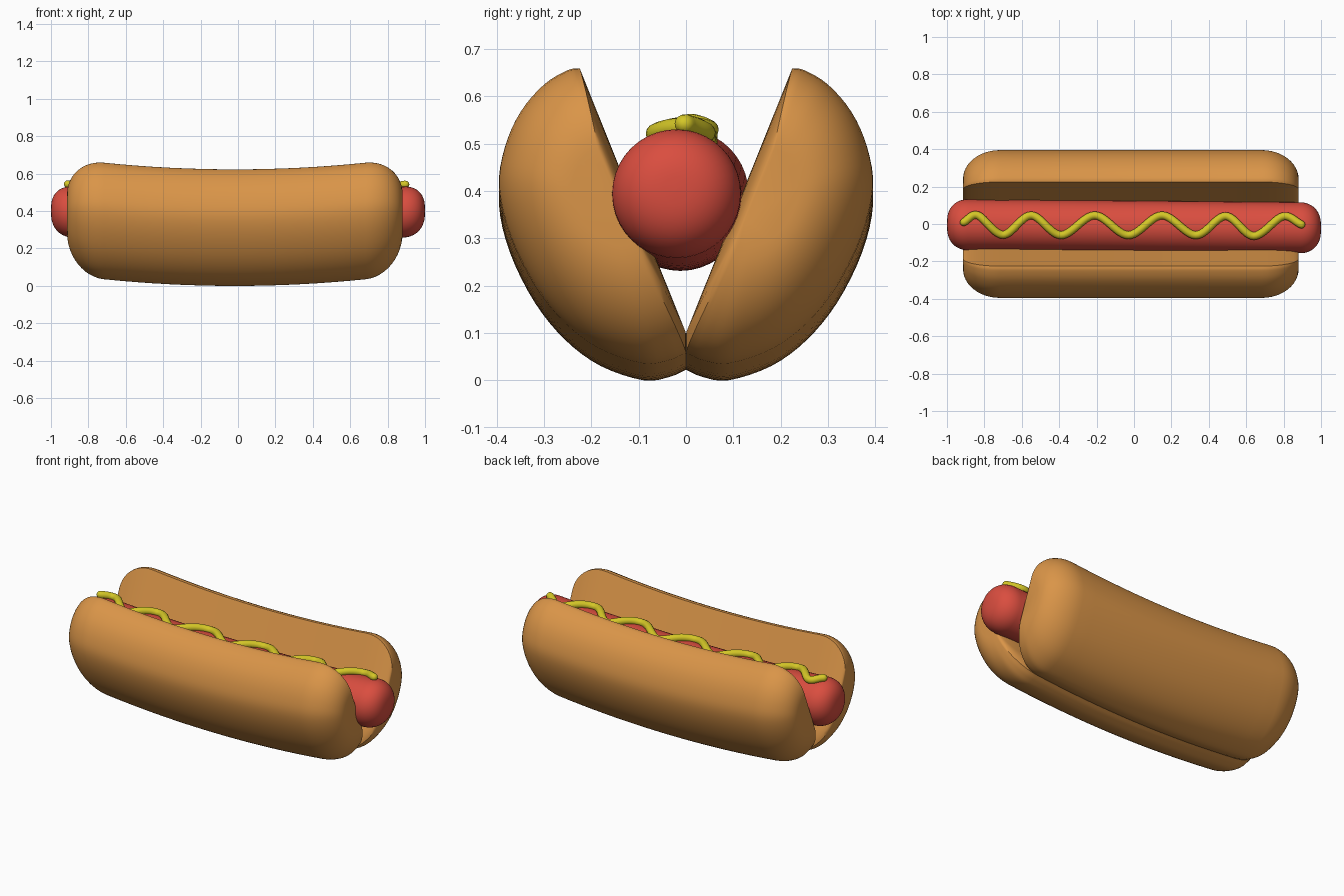
import bpy, bmesh, math
from mathutils import Vector

if "Cube" in bpy.data.objects:
    bpy.data.objects.remove(bpy.data.objects["Cube"])


def material(name, rgb):
    m = bpy.data.materials.new(name)
    m.diffuse_color = (*rgb, 1)
    m.use_nodes = True
    m.node_tree.nodes["Principled BSDF"].inputs["Base Color"].default_value = m.diffuse_color
    return m


BREAD = material("golden bread", (0.70, 0.30, 0.065))
MEAT = material("sausage red", (0.70, 0.075, 0.05))
SAUCE = material("mustard yellow", (0.66, 0.57, 0.02))


def loft(name, rings, mat, angle=40):
    """Skin a list of closed rings and cap both ends."""
    bm = bmesh.new()
    vs = [[bm.verts.new(p) for p in r] for r in rings]
    n = len(vs[0])
    for a, b in zip(vs, vs[1:]):
        for i in range(n):
            j = (i + 1) % n
            bm.faces.new((a[i], a[j], b[j], b[i]))
    bm.faces.new(vs[0])
    bm.faces.new(vs[-1])
    bmesh.ops.recalc_face_normals(bm, faces=bm.faces)
    me = bpy.data.meshes.new(name)
    bm.to_mesh(me)
    bm.free()
    me.materials.append(mat)
    ob = bpy.data.objects.new(name, me)
    bpy.context.collection.objects.link(ob)
    bpy.ops.object.select_all(action='DESELECT')
    ob.select_set(True)
    bpy.context.view_layer.objects.active = ob
    bpy.ops.object.shade_smooth_by_angle(angle=math.radians(angle))
    return ob


def spline(pts, steps=4):
    """Catmull-Rom curve through the points."""
    p = [Vector(q) for q in pts]
    p = [2 * p[0] - p[1]] + p + [2 * p[-1] - p[-2]]
    out = []
    for i in range(1, len(p) - 2):
        for k in range(steps):
            t = k / steps
            a, b, c, d = p[i - 1:i + 3]
            out.append(0.5 * (2 * b + (c - a) * t + (2 * a - 5 * b + 4 * c - d) * t * t
                              + (3 * b - a - 3 * c + d) * t ** 3))
    out.append(p[-2])
    return out


# bun halves: outer crust curve plus flat cut face, rounded at the ends, bent upward
crust = spline([(0.225, 0.622), (0.25, 0.618), (0.30, 0.588), (0.35, 0.53), (0.383, 0.455),
                (0.395, 0.37), (0.372, 0.27), (0.32, 0.165), (0.255, 0.085), (0.18, 0.03),
                (0.09, 0.0), (0.035, 0.007), (0.0, 0.022)])
cut = [Vector((0, 0.062)).lerp(Vector((0.225, 0.622)), k / 10) for k in range(10)]
section = crust + cut
hub = Vector((0.165, 0.335))
stations = []
for k in range(13):
    a = math.pi / 2 * (1 - k / 12)
    stations.append((-0.70 - 0.197 * math.sin(a), 0.33 + 0.67 * math.cos(a)))
stations += [(-0.70 + 1.4 * k / 16, 1) for k in range(1, 16)]
stations += [(-x, s) for x, s in reversed(stations[:13])]

for name, side in (("front_bun_half", -1), ("back_bun_half", 1)):
    rings = []
    for x, s in stations:
        lift = 0.073 * x * x
        ring = [hub + (p - hub) * s for p in section]
        rings.append([(x - 0.017, side * p.x, p.y + lift) for p in ring])
    loft(name, rings, BREAD)


# sausage: gently bent tube with rounded ends
R = 0.136


def sausage_centre(x):
    return -0.012 - 0.009 * x, 0.367 + 0.034 * x * x


body = [(-0.89 - 0.11 * math.sin(a), R * max(math.cos(a), 0.002) ** 0.75)
        for a in [math.pi / 2 * (1 - k / 12) for k in range(13)]]
body += [(-0.89 + 1.78 * k / 16, R) for k in range(1, 16)]
body += [(-x, r) for x, r in reversed(body[:13])]
rings = []
for x, r in body:
    cy, cz = sausage_centre(x)
    rings.append([(x, cy + r * math.cos(t), cz + r * math.sin(t))
                  for t in [2 * math.pi * k / 40 for k in range(40)]])
loft("sausage", rings, MEAT, 60)

# mustard: wavy bead lying on the sausage
wave = spline([(-0.91, 0.01), (-0.835, 0.046), (-0.70, -0.058), (-0.55, 0.046), (-0.39, -0.06),
               (-0.21, 0.046), (-0.03, -0.06), (0.15, 0.046), (0.33, -0.06), (0.49, 0.042),
               (0.64, -0.064), (0.795, 0.04), (0.895, -0.003)], 12)
path = []
for p in wave:
    cy, cz = sausage_centre(p.x)
    path.append(Vector((p.x, p.y, cz + 0.012 + math.sqrt(R * R - (p.y - cy) ** 2))))
rad = 0.021
rings = []
last = len(path) - 1
for i, p in enumerate(path):
    d = (path[min(i + 1, last)] - path[max(i - 1, 0)]).normalized()
    u = d.cross(Vector((0, 0, 1))).normalized()
    v = u.cross(d)
    # rounded tips add a few shrinking rings at either end
    caps = [(0, rad)]
    if i in (0, last):
        caps = [(rad * math.sin(a), rad * math.cos(a)) for a in (0, 0.5, 1.0, 1.4)]
        if i == 0:
            caps = [(-o, r) for o, r in reversed(caps)]
    for o, r in caps:
        rings.append([p + d * o + (u * math.cos(t) + v * math.sin(t)) * r
                      for t in [2 * math.pi * k / 14 for k in range(14)]])
loft("mustard", rings, SAUCE, 60)
